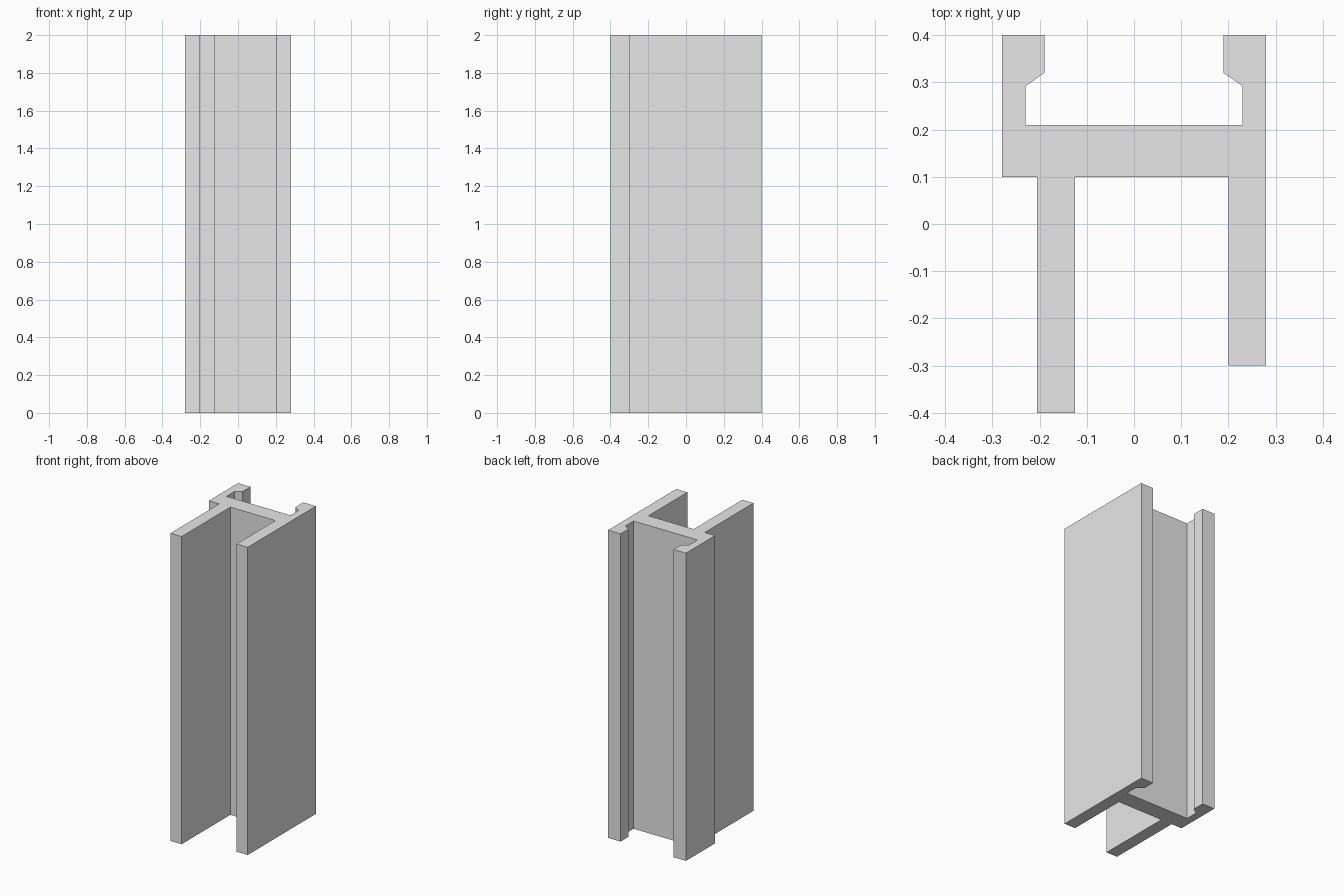
import bpy
import bmesh

HEIGHT = 2.0

old = bpy.data.objects.get("Cube")
if old:
    bpy.data.objects.remove(old, do_unlink=True)

# Plain grey material
grey = bpy.data.materials.new("light_grey")
grey.use_nodes = True
colour = (0.8, 0.8, 0.8, 1)
grey.diffuse_color = colour
grey.node_tree.nodes["Principled BSDF"].inputs["Base Color"].default_value = colour


def extrude_profile(name, points, height):
    """Closed outline in plan, raised to a flat-sided bar."""
    bm = bmesh.new()
    base = bm.faces.new([bm.verts.new((x, y, 0)) for x, y in points])
    raised = bmesh.ops.extrude_face_region(bm, geom=[base], use_keep_orig=True)
    top = [v for v in raised["geom"] if isinstance(v, bmesh.types.BMVert)]
    bmesh.ops.translate(bm, vec=(0, 0, height), verts=top)
    bmesh.ops.recalc_face_normals(bm, faces=bm.faces)
    mesh = bpy.data.meshes.new(name)
    bm.to_mesh(mesh)
    bm.free()
    mesh.materials.append(grey)
    obj = bpy.data.objects.new(name, mesh)
    bpy.context.collection.objects.link(obj)
    return obj


# Lipped channel at the back, the same on both sides
channel_half = [(0.28, 0.4), (0.19, 0.4), (0.19, 0.32), (0.23, 0.292), (0.23, 0.21)]
channel = channel_half + [(-x, y) for x, y in reversed(channel_half)]

# Inset long flange, web and flush short flange at the front
flanges = [(-0.28, 0.1), (-0.205, 0.1), (-0.205, -0.4), (-0.125, -0.4),
           (-0.125, 0.1), (0.2, 0.1), (0.2, -0.3), (0.28, -0.3)]

extrude_profile("extruded_frame_bar", channel + flanges, HEIGHT)
